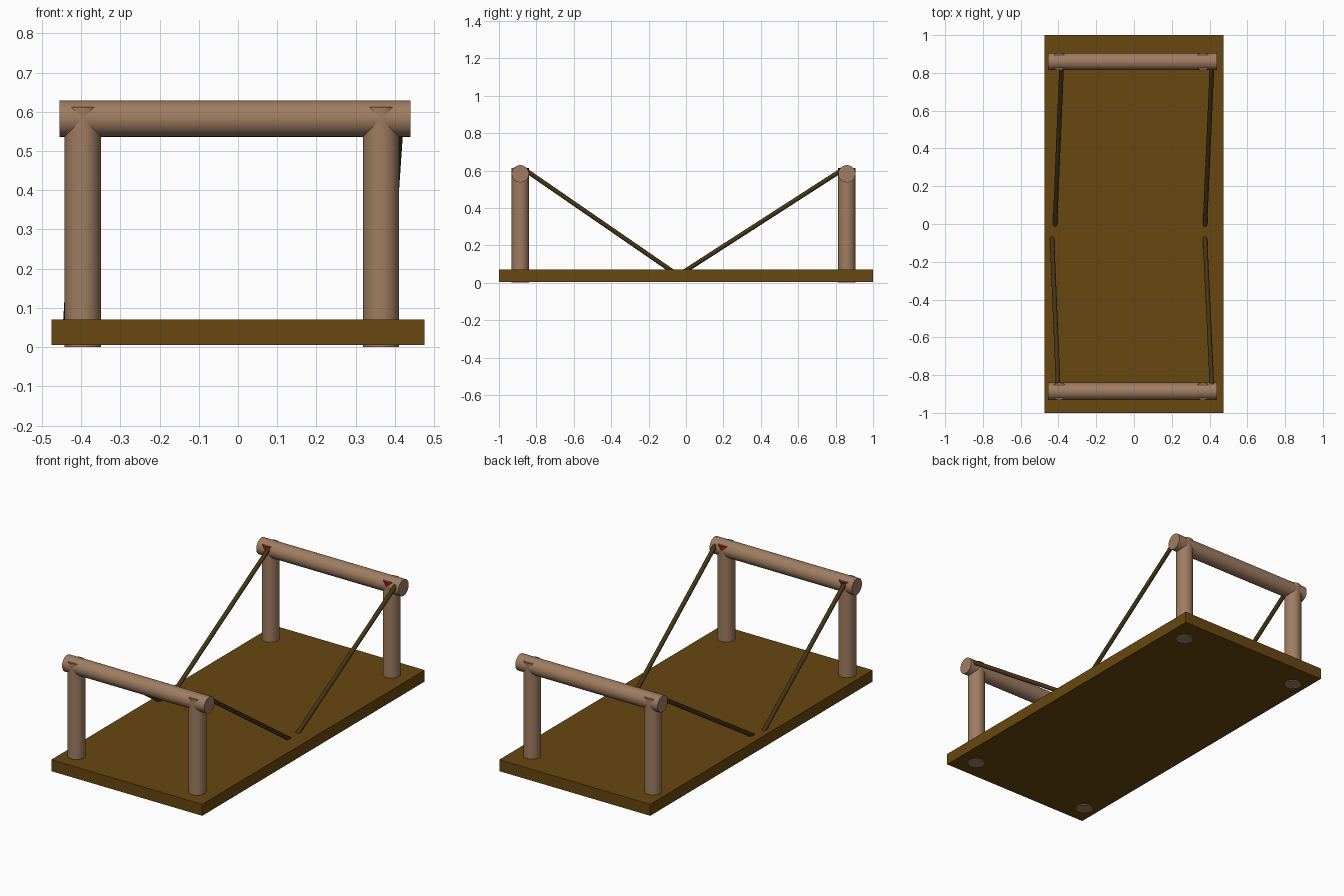
import bpy, math
from mathutils import Vector

if "Cube" in bpy.data.objects:
    bpy.data.objects.remove(bpy.data.objects["Cube"])


def material(name, rgb):
    m = bpy.data.materials.new(name)
    m.diffuse_color = (*rgb, 1)
    m.use_nodes = True
    m.node_tree.nodes["Principled BSDF"].inputs["Base Color"].default_value = m.diffuse_color
    return m


DECK = material("deck_brown", (0.14, 0.063, 0.005))
LOG = material("light_wood", (0.35, 0.205, 0.12))
DARK = material("dark_wood", (0.06, 0.035, 0.008))
RED = material("red_paint", (0.32, 0.006, 0.007))


def rod(name, a, b, radius, mat, sides=48):
    """Capped cylinder running from a to b."""
    a, b = Vector(a), Vector(b)
    d = b - a
    bpy.ops.mesh.primitive_cylinder_add(vertices=sides, radius=radius,
                                        depth=d.length, location=(a + b) / 2)
    ob = bpy.context.object
    ob.rotation_euler = d.to_track_quat('Z', 'Y').to_euler()
    ob.name = name
    ob.data.materials.append(mat)
    bpy.ops.object.shade_smooth_by_angle(angle=math.radians(35))
    return ob


# Deck board
bpy.ops.mesh.primitive_cube_add(size=1, location=(0, 0, 0.0375))
deck = bpy.context.object
deck.name = "deck"
deck.scale = (0.95, 2.0, 0.065)
deck.data.materials.append(DECK)

R = 0.046
RAIL_Z = 0.5825
POST_X = {"left": -0.396, "right": 0.365}
# end name: (rail y, outward direction, brace foot y)
ENDS = {"front": (-0.886, -1, -0.08), "back": (0.86, 1, 0.0)}
# brace x at the rail and at the deck
BRACE_X = {("front", "left"): (-0.402, -0.434), ("front", "right"): (0.412, 0.376),
           ("back", "left"): (-0.384, -0.418), ("back", "right"): (0.412, 0.376)}

for end, (y, out, foot_y) in ENDS.items():
    # Cross rail
    rod(f"{end}_rail", (-0.455, y, RAIL_Z), (0.44, y, RAIL_Z), R, LOG)
    for side, x in POST_X.items():
        # Post, with a separate tip whose outer half is painted red
        rod(f"{end}_{side}_post", (x, y, 0), (x, y, RAIL_Z), R, LOG)
        tip = rod(f"{end}_{side}_post_tip", (x, y, RAIL_Z), (x, y, 0.613), R, LOG)
        tip.data.materials.append(RED)
        for f in tip.data.polygons:
            if abs(f.normal.z) < 0.5 and f.normal.y * out > 0:
                f.material_index = 1
        # Slanting brace, ends sunk into the rail and the deck
        x_top, x_foot = BRACE_X[end, side]
        top = Vector((x_top, y - out * 0.04, 0.594))
        foot = Vector((x_foot, foot_y, 0.066))
        step = (foot - top).normalized() * 0.02
        rod(f"{end}_{side}_brace", top - step, foot + step, 0.012, DARK, 16)
